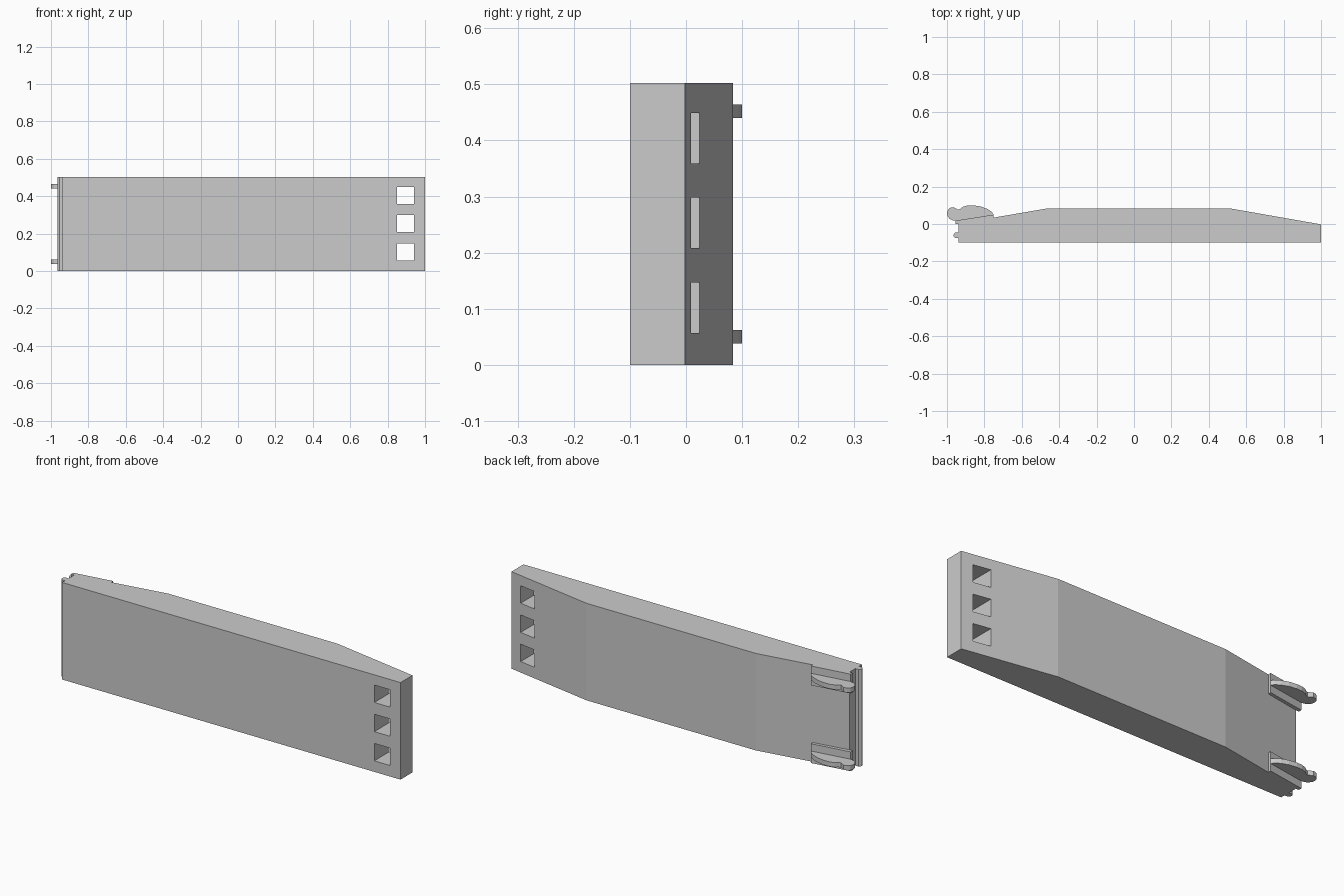
import bpy, bmesh

if "Cube" in bpy.data.objects:
    bpy.data.objects.remove(bpy.data.objects["Cube"])


def prism(name, profile, z0, z1):
    """Extrude an XY outline from z0 up to z1."""
    bm = bmesh.new()
    face = bm.faces.new([bm.verts.new((x, y, z0)) for x, y in profile])
    ext = bmesh.ops.extrude_face_region(bm, geom=[face])
    top = [v for v in ext["geom"] if isinstance(v, bmesh.types.BMVert)]
    bmesh.ops.translate(bm, verts=top, vec=(0, 0, z1 - z0))
    bmesh.ops.recalc_face_normals(bm, faces=bm.faces)
    mesh = bpy.data.meshes.new(name)
    bm.to_mesh(mesh)
    bm.free()
    obj = bpy.data.objects.new(name, mesh)
    bpy.context.collection.objects.link(obj)
    return obj


# Main slab with tapered back, and a rounded bead along its left end
body = prism("panel_body", [
    (1, -0.1), (1, -0.002), (0.51, 0.084), (-0.46, 0.084), (-0.937, 0.002),
    (-0.937, -0.046), (-0.955, -0.046), (-0.963, -0.053), (-0.965, -0.061),
    (-0.963, -0.069), (-0.955, -0.076), (-0.937, -0.076), (-0.937, -0.1)], 0, 0.502)

# Three square windows cut through the right end
for i, zc in enumerate((0.102, 0.253, 0.404)):
    cutter = prism(f"window_cutter_{i}",
                   [(0.85, -0.2), (0.94, -0.2), (0.94, 0.2), (0.85, 0.2)],
                   zc - 0.045, zc + 0.045)
    cutter.hide_render = True
    cutter.hide_set(True)
    mod = body.modifiers.new(f"window_{i}", "BOOLEAN")
    mod.operation = "DIFFERENCE"
    mod.solver = "EXACT"
    mod.object = cutter

# Hook outline: long arch with a round nose beyond the slab end
hook = [(-0.75, 0.05), (-0.762, 0.066), (-0.785, 0.081), (-0.82, 0.094),
        (-0.86, 0.1), (-0.89, 0.099), (-0.915, 0.092), (-0.929, 0.081),
        (-0.941, 0.076), (-0.952, 0.083), (-0.965, 0.09), (-0.982, 0.087),
        (-0.995, 0.076), (-1, 0.06), (-0.997, 0.042), (-0.985, 0.027),
        (-0.97, 0.02), (-0.955, 0.018)]
pad = [(-0.75, 0.05), (-0.955, 0.018), (-0.955, 0.001), (-0.93, 0.001), (-0.75, 0.03)]

# A raised pad and a hook at the bottom and top corners
for side, zc in (("lower", 0.05), ("upper", 0.452)):
    prism(f"{side}_pad", pad, zc - 0.05, zc + 0.05)
    prism(f"{side}_hook", hook, zc - 0.012, zc + 0.012)
